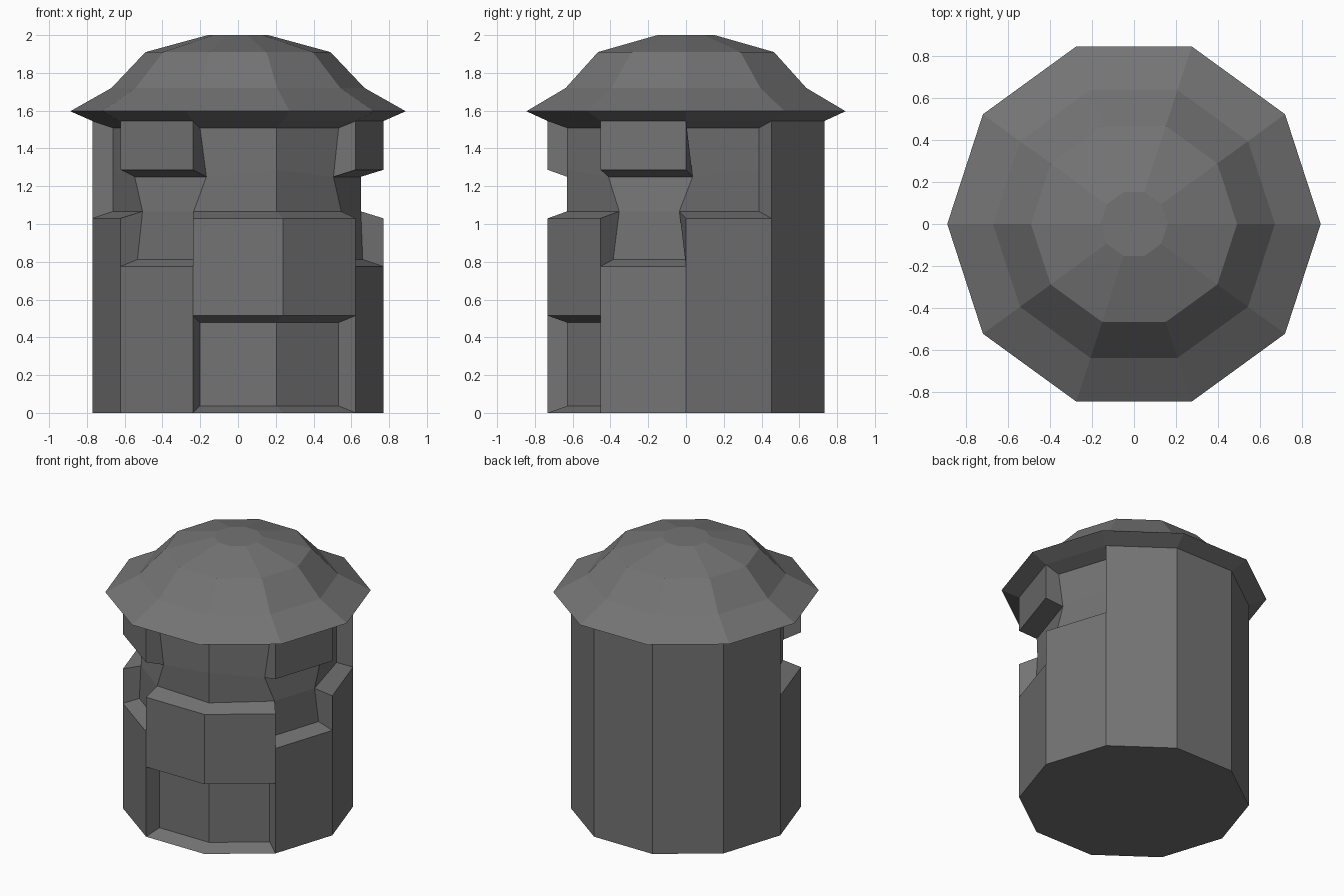
import bpy, bmesh
from math import cos, sin, radians

if "Cube" in bpy.data.objects:
    bpy.data.objects.remove(bpy.data.objects["Cube"])

SIDES = 10

# Dark grey for the whole model
dark = bpy.data.materials.new("dark_grey")
dark.diffuse_color = (0.175, 0.175, 0.175, 1)
dark.use_nodes = True
dark.node_tree.nodes["Principled BSDF"].inputs["Base Color"].default_value = dark.diffuse_color


def lathe(bm, profile):
    """Ten-sided rings joined by quads; returns rings and cells[row][side]."""
    rings = [[bm.verts.new((r * cos(radians(36 * i)), r * sin(radians(36 * i)), z))
              for i in range(SIDES)] for r, z in profile]
    cells = [[bm.faces.new((a[i], a[(i + 1) % SIDES], b[(i + 1) % SIDES], b[i]))
              for i in range(SIDES)] for a, b in zip(rings, rings[1:])]
    return rings, cells


def finish(bm, name):
    bm.normal_update()
    me = bpy.data.meshes.new(name)
    bm.to_mesh(me)
    bm.free()
    me.materials.append(dark)
    ob = bpy.data.objects.new(name, me)
    bpy.context.collection.objects.link(ob)


# Column: ten-sided wall, grid rows sit at the heights where panels step
R = 0.77
bm = bmesh.new()
levels = [0, 0.515, 0.775, 1.03, 1.287, 1.545]
rings, cells = lathe(bm, [(R, z) for z in levels])
bm.faces.new(rings[0][::-1])
bm.normal_update()

# Recessed cells: side i spans 36*i to 36*(i+1) degrees, front is side 7
recess = [cells[0][s] for s in (7, 8)]                        # low double panel
recess += [cells[r][s] for s in (5, 7, 8, 0) for r in (3, 4)]  # upper openings
recess += [cells[r][s] for s in (6, 9) for r in (2, 3)]        # stepped gaps
bmesh.ops.inset_region(bm, faces=recess, thickness=0.037, depth=-0.103,
                       use_boundary=True, use_even_offset=True)
finish(bm, "column")

# Roof: overhanging rim and faceted dome
bm = bmesh.new()
rings, _ = lathe(bm, [(R, 1.545), (0.888, 1.597), (0.67, 1.72), (0.49, 1.91), (0.16, 2.0)])
bm.faces.new(rings[-1])
finish(bm, "roof")
